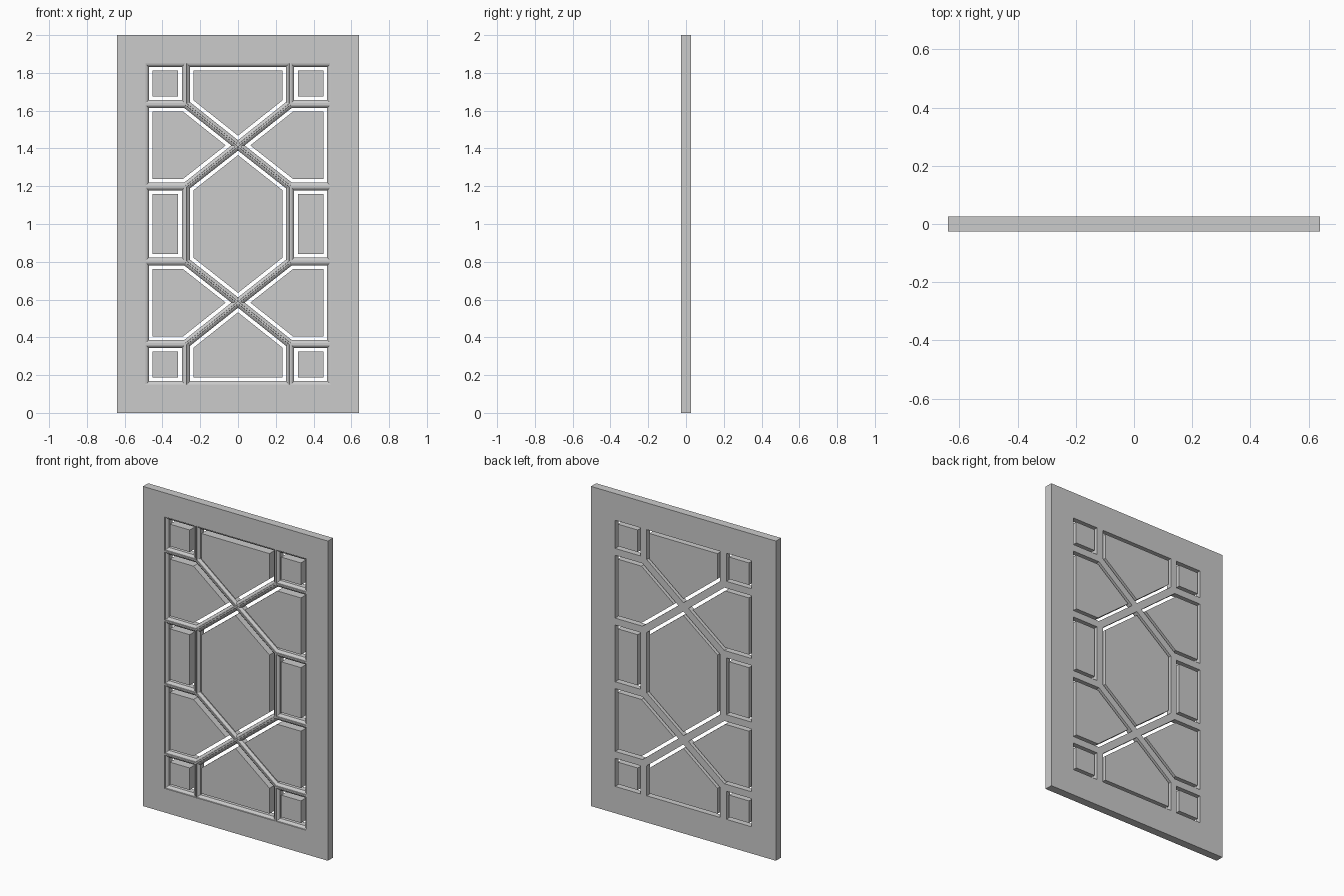
import bpy, bmesh
from mathutils import Vector

if "Cube" in bpy.data.objects:
    bpy.data.objects.remove(bpy.data.objects["Cube"])

FRONT, BACK = -0.0255, 0.0255
W, H = 0.64, 1.0                     # half width / half height of the door
X, Z = 0.494, 0.854                  # edge of the glazed-style lattice
BX, BZ, CZ, DZ = 0.276, 0.635, 0.416, 0.199   # bar centre lines


def ccw(pts):
    area = sum(a[0] * b[1] - b[0] * a[1] for a, b in zip(pts, pts[1:] + pts[:1]))
    return pts if area > 0 else pts[::-1]


def inset(pts, d):
    """Offset a convex counter-clockwise polygon inwards."""
    out, n = [], len(pts)
    for i in range(n):
        p0, p, p1 = (Vector(pts[j % n]) for j in (i - 1, i, i + 1))
        a, b = (p - p0).normalized(), (p1 - p).normalized()
        na, nb = Vector((-a.y, a.x)), Vector((-b.y, b.x))
        out.append(tuple(p + (na + nb) * d / (1 + na.dot(nb))))
    return out


def loft(bm, rings, caps=False):
    """Skin a list of (polygon, y) rings."""
    vs = [[bm.verts.new((x, y, z + 1.0)) for x, z in poly] for poly, y in rings]
    for a, b in zip(vs, vs[1:]):
        n = len(a)
        for i in range(n):
            j = (i + 1) % n
            bm.faces.new((a[i], a[j], b[j], b[i]))
    if caps:
        bm.faces.new(vs[-1])
        bm.faces.new(vs[0][::-1])


def finish(bm, name):
    bmesh.ops.remove_doubles(bm, verts=bm.verts[:], dist=1e-5)
    me = bpy.data.meshes.new(name)
    bm.to_mesh(me)
    bm.free()
    ob = bpy.data.objects.new(name, me)
    bpy.context.collection.objects.link(ob)
    return ob


def rect(x0, x1, z0, z1):
    return [(x0, z0), (x1, z0), (x1, z1), (x0, z1)]


# lattice cells: base shape plus the mirror signs it repeats with
quads = [(-1, -1), (1, -1), (-1, 1), (1, 1)]
layout = [
    ("corner_panel", rect(BX, X, BZ, Z), quads),
    ("side_panel", [(X, BZ), (BX, BZ), (0, CZ), (BX, DZ), (X, DZ)], quads),
    ("end_panel", [(-BX, Z), (-BX, BZ), (0, CZ), (BX, BZ), (BX, Z)], [(1, 1), (1, -1)]),
    ("middle_side_panel", rect(BX, X, -DZ, DZ), [(1, 1), (-1, 1)]),
    ("centre_panel", [(0, CZ), (-BX, DZ), (-BX, -DZ), (0, -CZ), (BX, -DZ), (BX, DZ)], [(1, 1)]),
]
cells = [(name, ccw([(x * sx, z * sz) for x, z in pts]))
         for name, pts, signs in layout for sx, sz in signs]

# outer frame border
bm = bmesh.new()
outer, inner = rect(-W, W, -H, H), rect(-X, X, -Z, Z)
loft(bm, [(inner, BACK), (outer, BACK), (outer, FRONT), (inner, FRONT)])

# moulded bars: (inset from bar centre, depth below the front)
profile = [(0.0045, 0), (0.0055, 0.005), (0.011, 0.007), (0.017, 0.012), (0.0215, 0.017)]
for _, c in cells:
    loft(bm, [(c, FRONT)] + [(inset(c, d), FRONT + h) for d, h in profile]
         + [(inset(c, 0.0215), BACK), (c, BACK)])
finish(bm, "door_frame")

# loose panels standing in the openings, flush front and back
for name, c in cells:
    bm = bmesh.new()
    p = inset(c, 0.0405)
    loft(bm, [(p, BACK), (p, FRONT)], caps=True)
    finish(bm, name)
